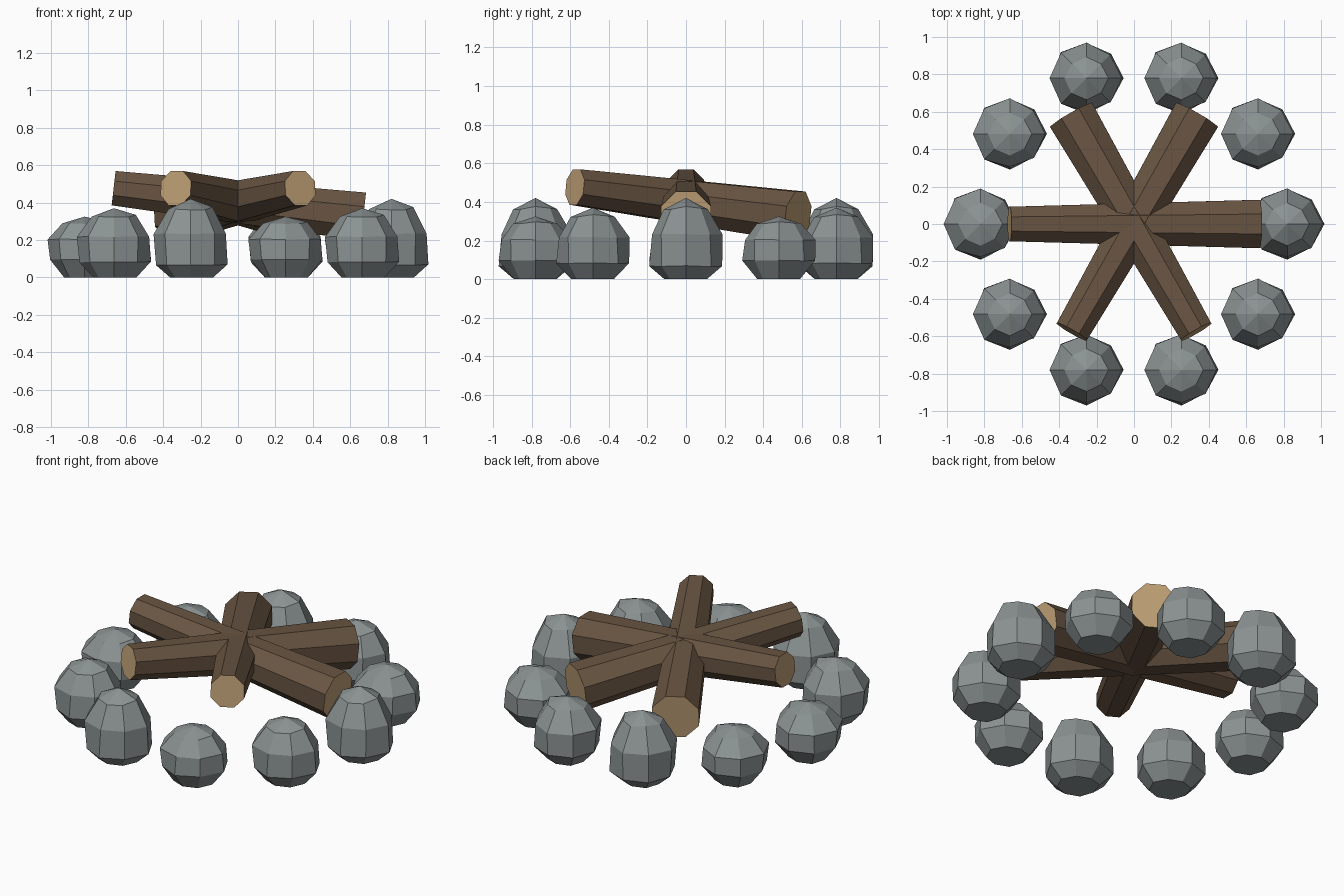
import bpy, bmesh, math, random
from mathutils import Matrix, Vector

if "Cube" in bpy.data.objects:
    bpy.data.objects.remove(bpy.data.objects["Cube"])


def material(name, rgb):
    m = bpy.data.materials.new(name)
    m.diffuse_color = (*rgb, 1)
    m.use_nodes = True
    m.node_tree.nodes["Principled BSDF"].inputs["Base Color"].default_value = m.diffuse_color
    return m


bark = material("bark", (0.14, 0.09, 0.055))
cut_wood = material("cut_wood", (0.52, 0.35, 0.18))
stone_grey = material("stone_grey", (0.26, 0.29, 0.29))


def add_object(name, bm, mats):
    mesh = bpy.data.meshes.new(name)
    bm.to_mesh(mesh)
    bm.free()
    for m in mats:
        mesh.materials.append(m)
    ob = bpy.data.objects.new(name, mesh)
    bpy.context.collection.objects.link(ob)
    return ob


# Ring of ten faceted stones with flattened bottoms
def stone(index, x, y, height):
    rng = random.Random(7)
    bm = bmesh.new()
    bmesh.ops.create_uvsphere(bm, u_segments=8, v_segments=5, radius=1)
    centre = 0.15
    for v in bm.verts:
        pole = abs(v.co.z) > 0.99
        k = 1 if pole else rng.uniform(0.93, 1.06)
        v.co = Vector((v.co.x * 0.197 * k, v.co.y * 0.197 * k,
                       centre + v.co.z * (height - centre) * (1 if pole else rng.uniform(0.96, 1.04))))
        v.co.z = max(v.co.z, 0)
        if v.co.z < 0.035:
            v.co.z = 0
    bmesh.ops.translate(bm, verts=bm.verts, vec=(x, y, 0))
    add_object(f"stone_{index}", bm, [stone_grey])


for k in range(10):
    a = math.pi + k * math.tau / 10
    stone(k + 1, 0.82 * math.cos(a), 0.82 * math.sin(a), (0.325, 0.37, 0.42)[k % 3])


# Three tapered octagonal logs crossing in the middle, thick ends low
def log(index, degrees):
    bm = bmesh.new()
    thick, thin = Vector((0.67, 0, 0.325)), Vector((-0.665, 0, 0.477))
    axis = thin - thick
    bmesh.ops.create_cone(bm, cap_ends=True, segments=8, radius1=0.14, radius2=0.1,
                          depth=axis.length)
    for f in bm.faces:
        f.material_index = 1 if len(f.verts) == 8 else 0
    tilt = math.atan2(axis.z, -axis.x)
    place = (Matrix.Rotation(math.radians(degrees), 4, 'Z')
             @ Matrix.Translation((thick + thin) / 2)
             @ Matrix.Rotation(-math.pi / 2 + tilt, 4, 'Y')
             @ Matrix.Rotation(math.pi / 8, 4, 'Z'))
    bmesh.ops.transform(bm, matrix=place, verts=bm.verts)
    add_object(f"log_{index}", bm, [bark, cut_wood])


for i in range(3):
    log(i + 1, 60 * i)
